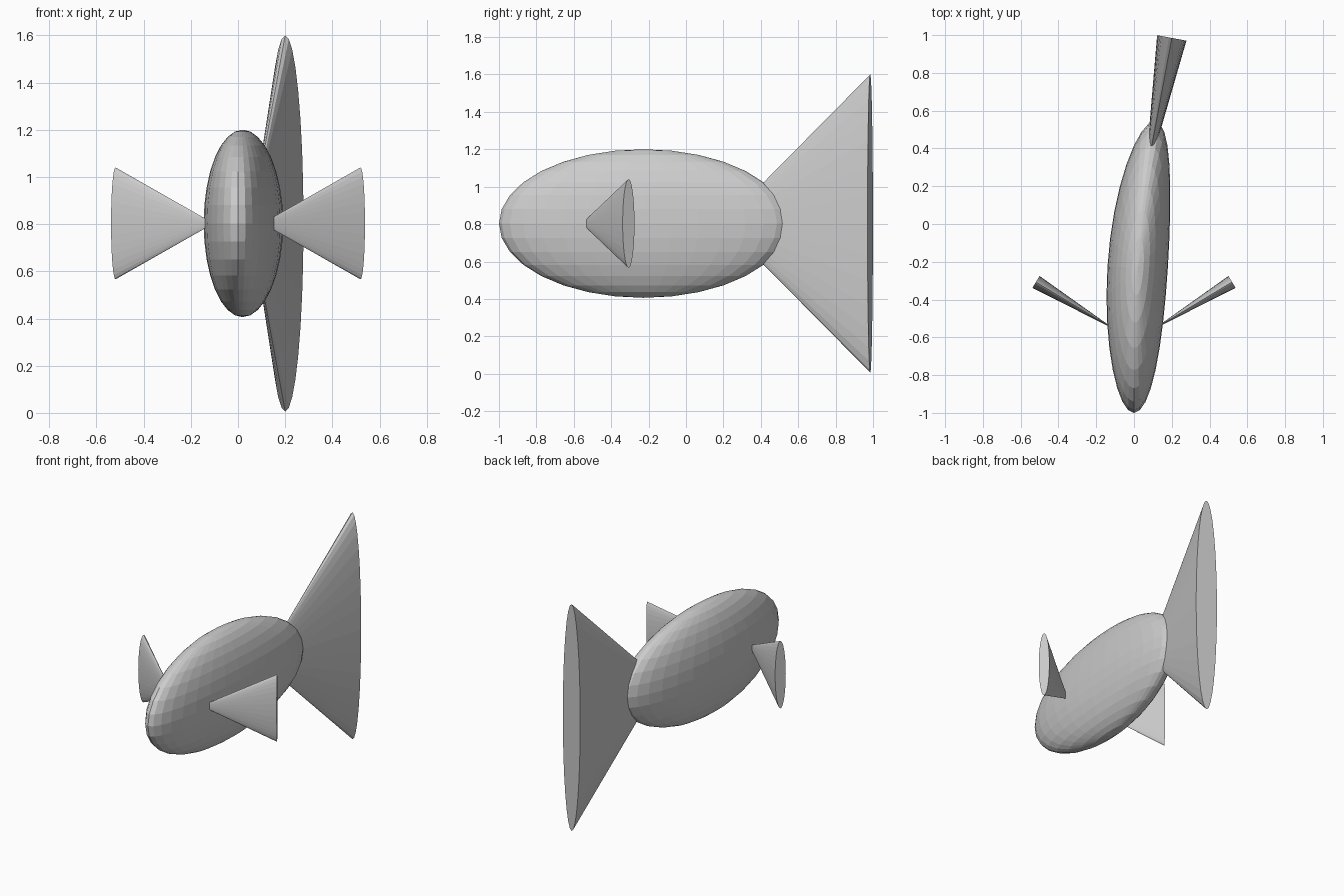
import bpy, bmesh, math
from mathutils import Matrix, Vector

cube = bpy.data.objects.get("Cube")
if cube:
    bpy.data.objects.remove(cube, do_unlink=True)

grey = bpy.data.materials.new("plain grey")
grey.use_nodes = True
grey.diffuse_color = (0.6, 0.6, 0.6, 1)
grey.node_tree.nodes["Principled BSDF"].inputs["Base Color"].default_value = (0.6, 0.6, 0.6, 1)

MID_Z = 0.803
NOSE_Y, BODY_END_Y = -1.0, 0.545


def add_object(name, bm):
    bmesh.ops.recalc_face_normals(bm, faces=bm.faces)
    mesh = bpy.data.meshes.new(name)
    bm.to_mesh(mesh)
    bm.free()
    mesh.materials.append(grey)
    obj = bpy.data.objects.new(name, mesh)
    bpy.context.collection.objects.link(obj)
    return obj


def spine_x(y):
    """Sideways sweep of the swimming body."""
    t = max(0, (y - NOSE_Y) / (BODY_END_Y - NOSE_Y))
    return 0.11 * t ** 2.5


def flat_cone(name, rim, angle, length, small, height, thick):
    """Flattened cone with its wide end at rim; angle turns +y toward +x."""
    bm = bmesh.new()
    bmesh.ops.create_cone(bm, cap_ends=True, segments=32, radius1=small / height,
                          radius2=1, depth=length)
    place = (Matrix.Translation(rim) @ Matrix.Rotation(-angle, 4, 'Z')
             @ Matrix.Diagonal((thick, 1, height, 1))
             @ Matrix.Rotation(-math.pi / 2, 4, 'X')
             @ Matrix.Translation((0, 0, -length / 2)))
    bm.transform(place)
    return add_object(name, bm)


# Body: flattened ellipsoid bent along the spine
bm = bmesh.new()
bmesh.ops.create_uvsphere(bm, u_segments=32, v_segments=16, radius=1)
for v in bm.verts:
    y = (NOSE_Y + BODY_END_Y) / 2 + v.co.y * (BODY_END_Y - NOSE_Y) / 2
    v.co = Vector((v.co.x * 0.16 + spine_x(y), y, MID_Z + v.co.z * 0.397))
add_object("body", bm)

# Tail fin
flat_cone("tail_fin", (0.2, 0.985, MID_Z), math.radians(10.5), 0.7, 0.1, 0.797, 0.079)

# Side fins
for name, side in (("left_fin", 1), ("right_fin", -1)):
    flat_cone(name, (side * 0.519, -0.307, MID_Z), side * math.radians(59),
              0.455, 0.015, 0.237, 0.037)
